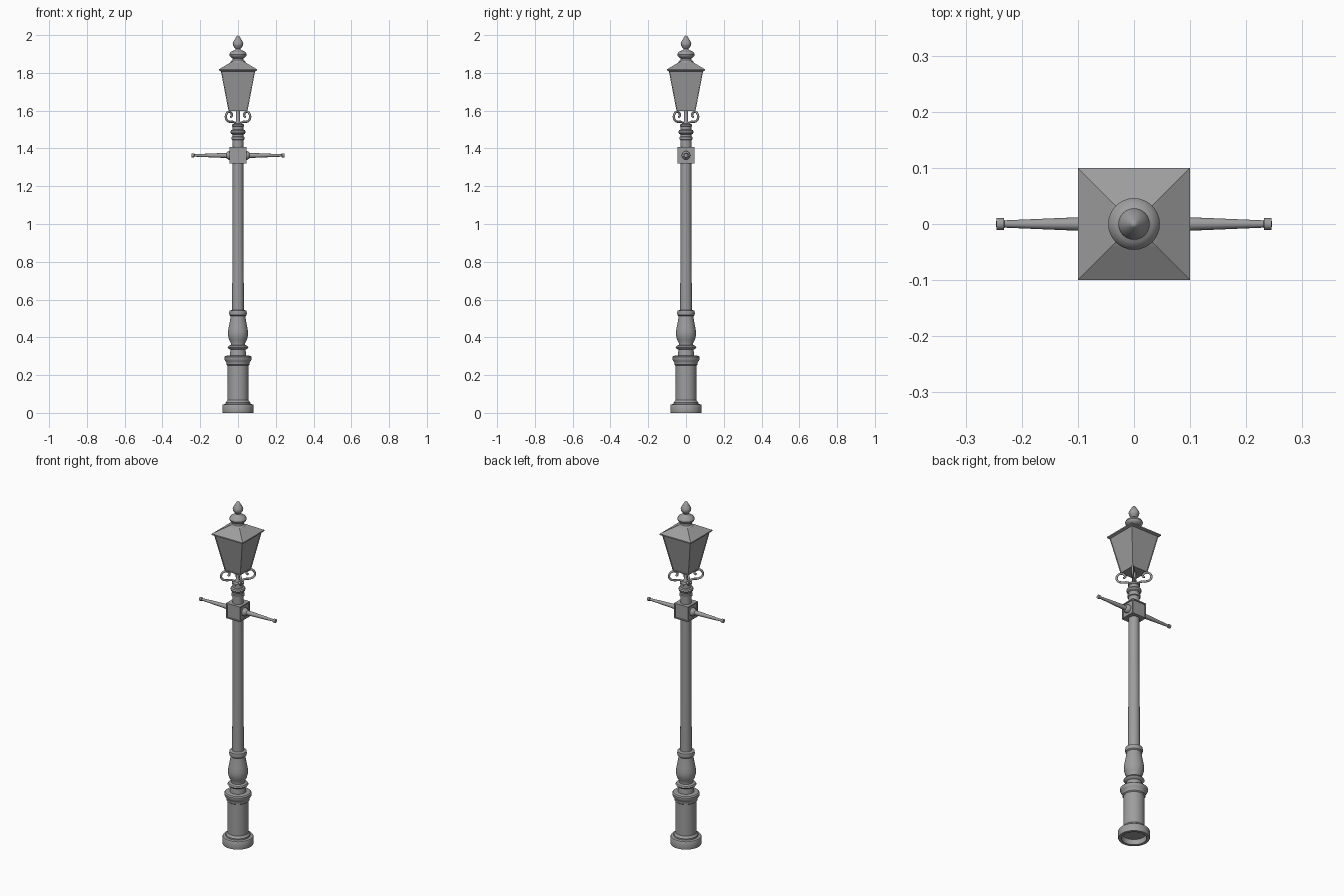
import bpy, bmesh, math
from mathutils import Matrix, Vector

cube = bpy.data.objects.get("Cube")
if cube:
    bpy.data.objects.remove(cube)

metal = bpy.data.materials.new("grey metal")
metal.use_nodes = True
GREY = (0.34, 0.34, 0.34, 1)
metal.diffuse_color = GREY
metal.node_tree.nodes["Principled BSDF"].inputs["Base Color"].default_value = GREY


def finish(name, bm, smooth=False):
    bmesh.ops.recalc_face_normals(bm, faces=bm.faces)
    mesh = bpy.data.meshes.new(name)
    bm.to_mesh(mesh)
    bm.free()
    obj = bpy.data.objects.new(name, mesh)
    bpy.context.collection.objects.link(obj)
    mesh.materials.append(metal)
    if smooth:
        bpy.ops.object.select_all(action='DESELECT')
        obj.select_set(True)
        bpy.context.view_layer.objects.active = obj
        bpy.ops.object.shade_smooth_by_angle(angle=math.radians(35))
    return obj


def lathe(name, profile, sides=32, matrix=Matrix()):
    """Spin (radius, height) points about z, then place with matrix."""
    bm = bmesh.new()
    verts = [bm.verts.new((r, 0, z)) for r, z in profile]
    edges = [bm.edges.new(pair) for pair in zip(verts, verts[1:])]
    bmesh.ops.spin(bm, geom=verts + edges, cent=(0, 0, 0), axis=(0, 0, 1),
                   angle=math.tau, steps=sides, use_duplicate=False)
    bmesh.ops.remove_doubles(bm, verts=bm.verts, dist=1e-5)
    bm.transform(matrix)
    return finish(name, bm, True)


def square_stack(name, levels):
    """Loft square rings given as (half width, height) and cap both ends."""
    bm = bmesh.new()
    rings = [[bm.verts.new((x * h, y * h, z)) for x, y in
              ((-1, -1), (1, -1), (1, 1), (-1, 1))] for h, z in levels]
    for a, b in zip(rings, rings[1:]):
        for i in range(4):
            j = (i + 1) % 4
            bm.faces.new((a[i], a[j], b[j], b[i]))
    bm.faces.new(rings[0])
    bm.faces.new(rings[-1])
    bmesh.ops.recalc_face_normals(bm, faces=bm.faces)
    return bm


def inset_sides(bm, width, depth):
    sides = [f for f in bm.faces if abs(f.normal.z) < 0.6 and f.calc_area() > 0.003]
    bmesh.ops.inset_individual(bm, faces=sides, thickness=width, depth=0)
    bmesh.ops.inset_individual(bm, faces=sides, thickness=0.001, depth=-depth)


# Pedestal, hollow underneath
lathe("pedestal", [
    (0, 0.03), (0.064, 0.03), (0.066, 0), (0.082, 0), (0.083, 0.004), (0.083, 0.04),
    (0.08, 0.045), (0.065, 0.047), (0.065, 0.055), (0.056, 0.067), (0.055, 0.25),
    (0.061, 0.255), (0.061, 0.266), (0.067, 0.275), (0.072, 0.284), (0.072, 0.296),
    (0.066, 0.302), (0.043, 0.305), (0.04, 0.335), (0.05, 0.34), (0.055, 0.347),
    (0.05, 0.355), (0.038, 0.36), (0.038, 0.37), (0.047, 0.387), (0.053, 0.41),
    (0.053, 0.43), (0.048, 0.46), (0.042, 0.49), (0.039, 0.512), (0.045, 0.517),
    (0.047, 0.528), (0.045, 0.541), (0.03, 0.546)])

# Shaft and collars
lathe("shaft", [(0.031, 0.54), (0.028, 1.33)])
lathe("upper_collar", [
    (0.03, 1.4), (0.03, 1.445), (0.035, 1.448), (0.035, 1.46), (0.03, 1.463),
    (0.03, 1.473), (0.037, 1.478), (0.04, 1.487), (0.037, 1.496), (0.028, 1.499),
    (0.028, 1.515), (0.032, 1.518), (0.032, 1.527), (0.018, 1.532),
    (0.011, 1.545), (0.011, 1.6)])

# Ladder box with recessed panels
box = square_stack("ladder_box", [(0.045, 1.32), (0.045, 1.408)])
inset_sides(box, 0.008, 0.005)
finish("ladder_box", box)

# Ladder arms with tapering bars and end stops
for name, side in (("left_ladder_arm", 1), ("right_ladder_arm", -1)):
    place = Matrix.Translation((0, 0, 1.363)) @ Matrix.Rotation(side * math.pi / 2, 4, 'Y')
    lathe(name, [
        (0, 0.035), (0.023, 0.035), (0.023, 0.049), (0.019, 0.056), (0.013, 0.062),
        (0.013, 0.07), (0.012, 0.1), (0.0065, 0.231), (0.0105, 0.232),
        (0.0105, 0.245), (0, 0.246)], 16, place)

# Four scroll brackets under the lantern corners
scroll_path = [(0.012, 1.525), (0.034, 1.54), (0.062, 1.541), (0.084, 1.55),
               (0.091, 1.568), (0.083, 1.587), (0.066, 1.594), (0.05, 1.586),
               (0.046, 1.573), (0.055, 1.566)]
for i, corner in enumerate(("back_left", "back_right", "front_right", "front_left")):
    angle = math.pi / 4 + i * math.pi / 2
    curve = bpy.data.curves.new(corner + "_scroll", 'CURVE')
    curve.dimensions = '3D'
    curve.bevel_depth = 0.006
    curve.bevel_resolution = 2
    curve.use_fill_caps = True
    curve.resolution_u = 4
    spline = curve.splines.new('BEZIER')
    spline.bezier_points.add(len(scroll_path) - 1)
    for point, (r, z) in zip(spline.bezier_points, scroll_path):
        point.co = Vector((r * math.cos(angle), r * math.sin(angle), z))
        point.handle_left_type = point.handle_right_type = 'AUTO'
    curve.materials.append(metal)
    bpy.context.collection.objects.link(bpy.data.objects.new(corner + "_scroll", curve))

# Lantern body with thin framed panes
body = square_stack("lantern_body", [(0.05, 1.597), (0.091, 1.812)])
inset_sides(body, 0.005, 0.003)
finish("lantern_body", body)

# Roof with a thin eave
finish("lantern_roof", square_stack("lantern_roof", [
    (0.09, 1.808), (0.1, 1.812), (0.1, 1.819), (0.04, 1.855), (0.03, 1.86)]))

# Vent and finial
lathe("finial", [
    (0.046, 1.848), (0.038, 1.86), (0.03, 1.867), (0.028, 1.877), (0.037, 1.882),
    (0.044, 1.889), (0.046, 1.897), (0.042, 1.907), (0.032, 1.915), (0.018, 1.92),
    (0.013, 1.927), (0.018, 1.933), (0.026, 1.944), (0.028, 1.954), (0.025, 1.965),
    (0.016, 1.98), (0.007, 1.994), (0, 2.0)])
